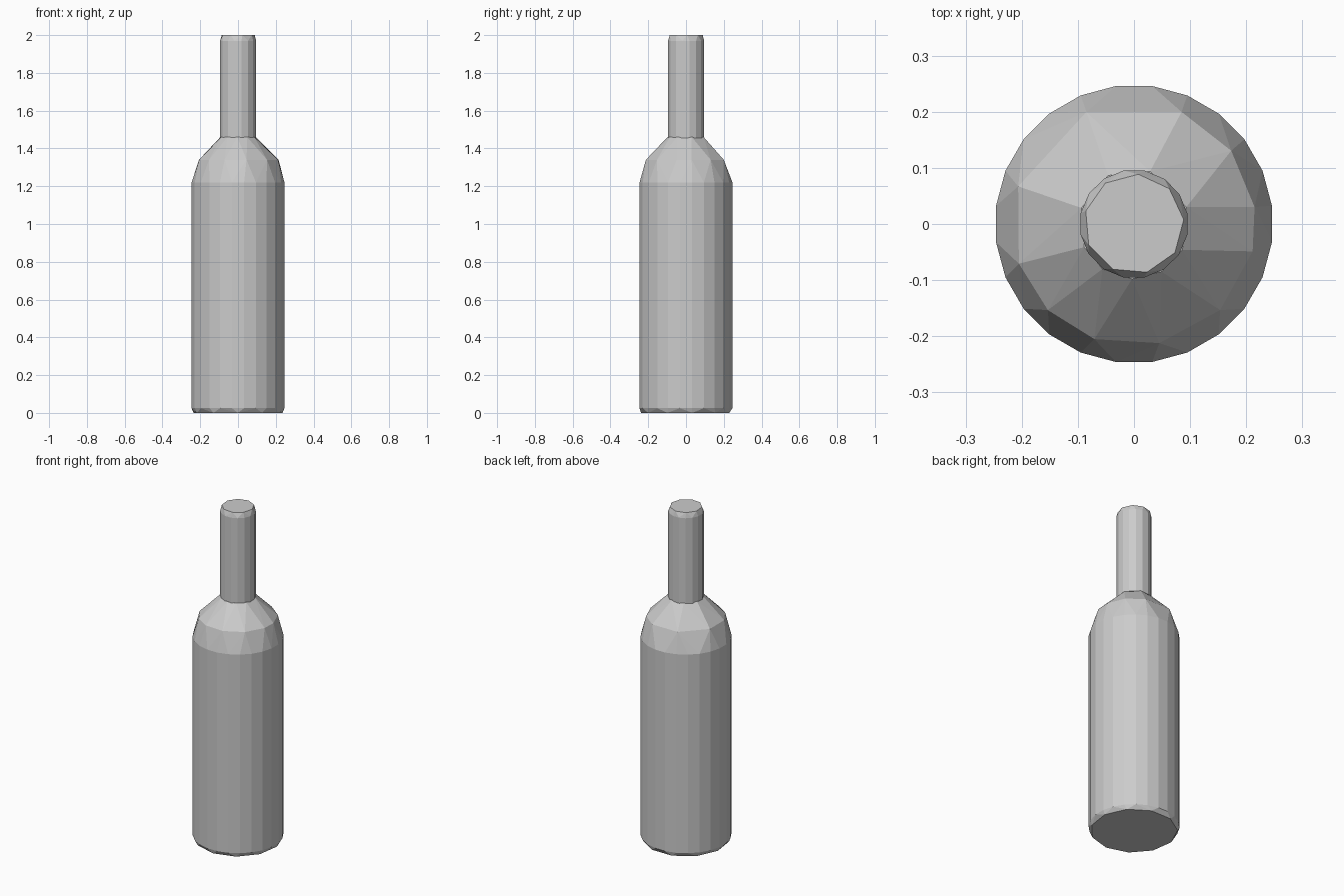
import bpy, bmesh
from math import radians, cos, sin

cube = bpy.data.objects.get("Cube")
if cube:
    bpy.data.objects.remove(cube, do_unlink=True)

grey = bpy.data.materials.new("plain grey")
grey.use_nodes = True
colour = (0.6, 0.6, 0.6, 1)
grey.diffuse_color = colour
grey.node_tree.nodes["Principled BSDF"].inputs["Base Color"].default_value = colour


def even(sides, phase=0):
    return [phase + 360 * i / sides for i in range(sides)]


def faceted(name, rings):
    """Wrap rings of (radius, height, angles) in a flat-faced convex skin."""
    bm = bmesh.new()
    for radius, z, angles in rings:
        for a in angles:
            bm.verts.new((radius * cos(radians(a)), radius * sin(radians(a)), z))
    result = bmesh.ops.convex_hull(bm, input=bm.verts)
    spare = [v for v in result["geom_interior"] if isinstance(v, bmesh.types.BMVert)]
    bmesh.ops.delete(bm, geom=spare, context="VERTS")
    bmesh.ops.dissolve_limit(bm, angle_limit=radians(1), verts=bm.verts, edges=bm.edges)
    bmesh.ops.recalc_face_normals(bm, faces=bm.faces)
    mesh = bpy.data.meshes.new(name)
    bm.to_mesh(mesh)
    bm.free()
    mesh.materials.append(grey)
    obj = bpy.data.objects.new(name, mesh)
    bpy.context.collection.objects.link(obj)
    return obj


# Uneven facet directions where the shoulder narrows into the neck
shoulder = (8, 37, 67, 113, 162, 199, 225, 251, 282, 315, 347)
collar = (18, 73, 118, 163, 205, 235, 268, 300, 332)

# Body with a worn bottom rim and faceted shoulder
faceted("bottle_body", [
    (0.238, 0.0, even(11, 8)),
    (0.248, 0.025, even(24, 7.5)),
    (0.248, 1.22, even(24, 7.5)),
    (0.217, 1.34, shoulder),
    (0.098, 1.46, collar),
])

# Neck with a chipped, chamfered lip
faceted("bottle_neck", [
    (0.097, 1.455, even(16, 11)),
    (0.097, 1.97, even(16, 11)),
    (0.089, 2.0, even(9, 5)),
])
